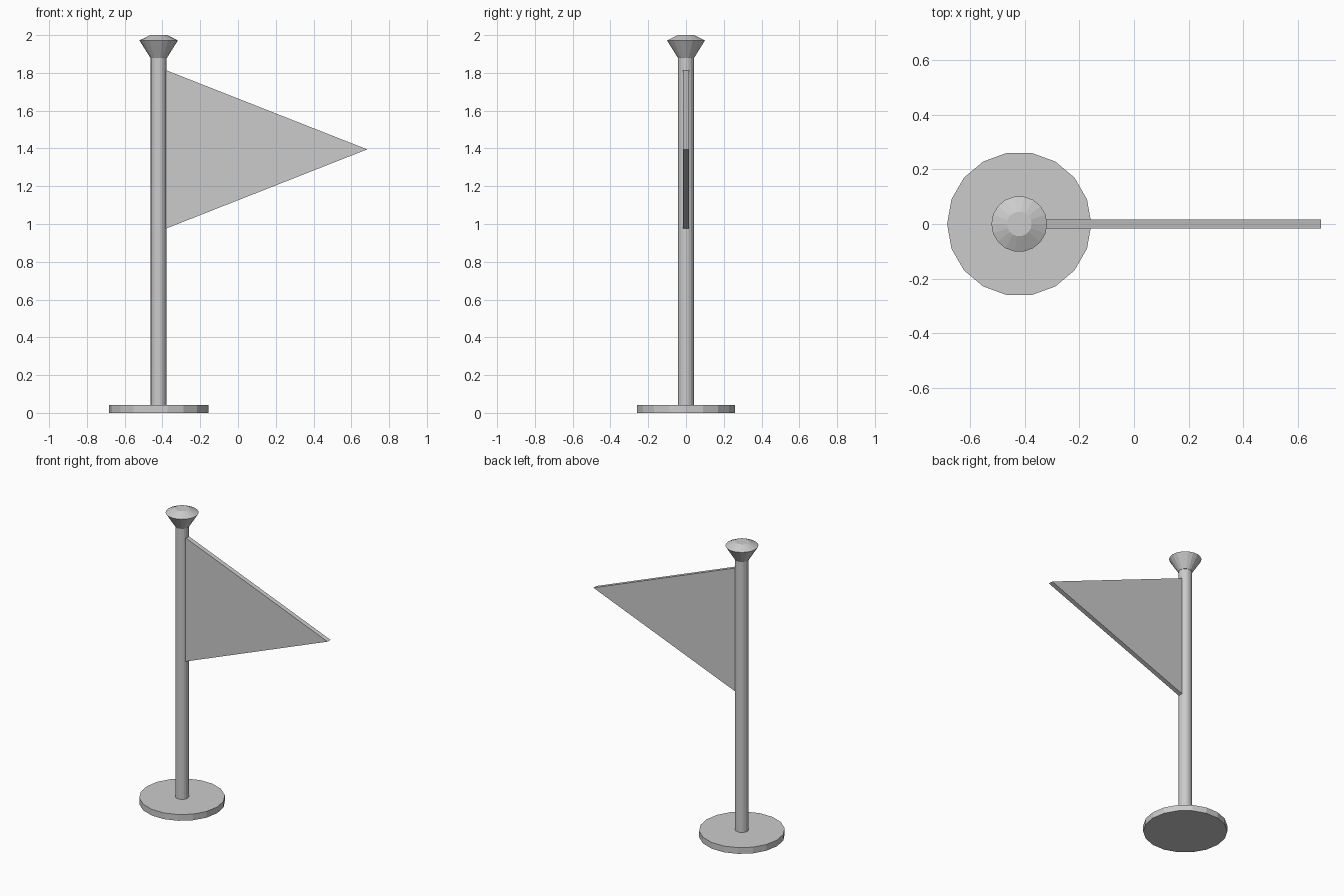
import bpy, bmesh, math

if "Cube" in bpy.data.objects:
    bpy.data.objects.remove(bpy.data.objects["Cube"])

CX = -0.42    # pole axis
SIDES = 18


def finish(name, bm):
    bmesh.ops.recalc_face_normals(bm, faces=bm.faces)
    mesh = bpy.data.meshes.new(name)
    bm.to_mesh(mesh)
    bm.free()
    obj = bpy.data.objects.new(name, mesh)
    bpy.context.collection.objects.link(obj)
    return obj


def turned(name, profile):
    """Closed faceted solid from (radius, height) pairs around the pole axis."""
    bm = bmesh.new()
    rings = []
    for r, z in profile:
        rings.append([bm.verts.new((CX + r * math.cos(math.tau * i / SIDES),
                                    r * math.sin(math.tau * i / SIDES), z))
                      for i in range(SIDES)])
    for a, b in zip(rings, rings[1:]):
        for i in range(SIDES):
            j = (i + 1) % SIDES
            bm.faces.new((a[i], a[j], b[j], b[i]))
    bm.faces.new(rings[0])
    bm.faces.new(rings[-1])
    return finish(name, bm)


# Round foot, pole and flared cap
turned("base", [(0.264, 0.0), (0.264, 0.042)])
turned("pole", [(0.042, 0.042), (0.042, 1.88)])
turned("finial", [(0.044, 1.88), (0.102, 1.972), (0.045, 2.0)])

# Triangular pennant, extruded to a thin slab
bm = bmesh.new()
T = 0.016
tri = bm.faces.new([bm.verts.new((x, -T, z)) for x, z in
                    [(-0.383, 0.975), (0.684, 1.395), (-0.383, 1.815)]])
ext = bmesh.ops.extrude_face_region(bm, geom=[tri], use_keep_orig=True)
bmesh.ops.translate(bm, vec=(0, 2 * T, 0),
                    verts=[v for v in ext["geom"] if isinstance(v, bmesh.types.BMVert)])
finish("pennant", bm)
